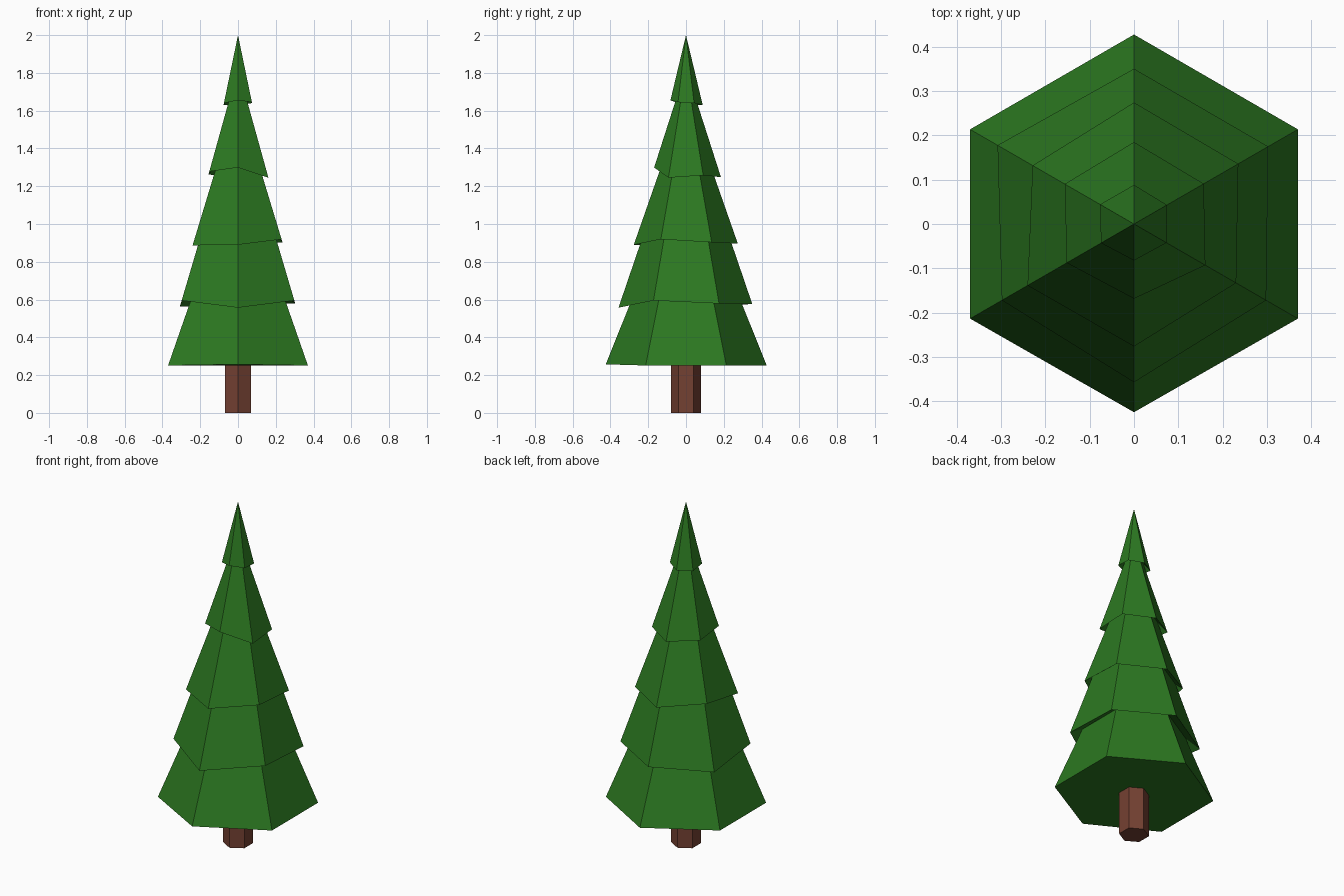
import bpy, bmesh
from math import cos, sin, radians

if "Cube" in bpy.data.objects:
    bpy.data.objects.remove(bpy.data.objects["Cube"])

ANGLES = [radians(a) for a in (-90, -30, 30, 90, 150, 210)]


def material(name, color):
    m = bpy.data.materials.new(name)
    m.diffuse_color = color
    m.use_nodes = True
    m.node_tree.nodes["Principled BSDF"].inputs["Base Color"].default_value = m.diffuse_color
    return m


def ring(bm, radius, heights, z0=0.0, slope=0.0):
    # Hexagon whose corners slide along the cone as their height varies
    out = []
    for a, z in zip(ANGLES, heights):
        r = radius - slope * (z - z0)
        out.append(bm.verts.new((r * cos(a), r * sin(a), z)))
    return out


def bridge(bm, low, high):
    for i in range(6):
        j = (i + 1) % 6
        bm.faces.new((low[i], low[j], high[j], high[i]))


def finish(bm, name, mat):
    bmesh.ops.recalc_face_normals(bm, faces=bm.faces)
    me = bpy.data.meshes.new(name)
    bm.to_mesh(me)
    bm.free()
    me.materials.append(mat)
    ob = bpy.data.objects.new(name, me)
    bpy.context.collection.objects.link(ob)


green = material("needle_green", (0.025, 0.19, 0.015, 1))
brown = material("bark_brown", (0.175, 0.052, 0.032, 1))

# Trunk
bm = bmesh.new()
low, high = ring(bm, 0.08, [0] * 6), ring(bm, 0.08, [0.255] * 6)
bridge(bm, low, high)
bm.faces.new(low)
bm.faces.new(high)
finish(bm, "trunk", brown)

# Foliage tiers: rim radius at rim height, uneven rim corners, top radius and height
TIERS = [
    (0.427, 0.252, (0.257, 0.251, 0.251, 0.250, 0.251, 0.251), 0.279, 0.62),
    (0.353, 0.570, (0.557, 0.595, 0.579, 0.577, 0.562, 0.595), 0.225, 0.945),
    (0.273, 0.900, (0.890, 0.919, 0.903, 0.896, 0.925, 0.887), 0.126, 1.32),
    (0.178, 1.270, (1.299, 1.245, 1.258, 1.248, 1.262, 1.278), 0.048, 1.675),
    (0.086, 1.640, (1.655, 1.645, 1.640, 1.630, 1.630, 1.640), 0.0, 2.0),
]
bm = bmesh.new()
inner = None
for radius, z0, rim, top_r, top_z in TIERS:
    slope = (radius - top_r) / (top_z - z0)
    outer = ring(bm, radius, rim, z0, slope)
    if inner:
        bridge(bm, inner, outer)
    else:
        bm.faces.new(outer)
    if top_r > 0:
        inner = ring(bm, top_r, [top_z] * 6)
        bridge(bm, outer, inner)
    else:
        tip = bm.verts.new((0, 0, top_z))
        for i in range(6):
            bm.faces.new((outer[i], outer[(i + 1) % 6], tip))
finish(bm, "foliage", green)
